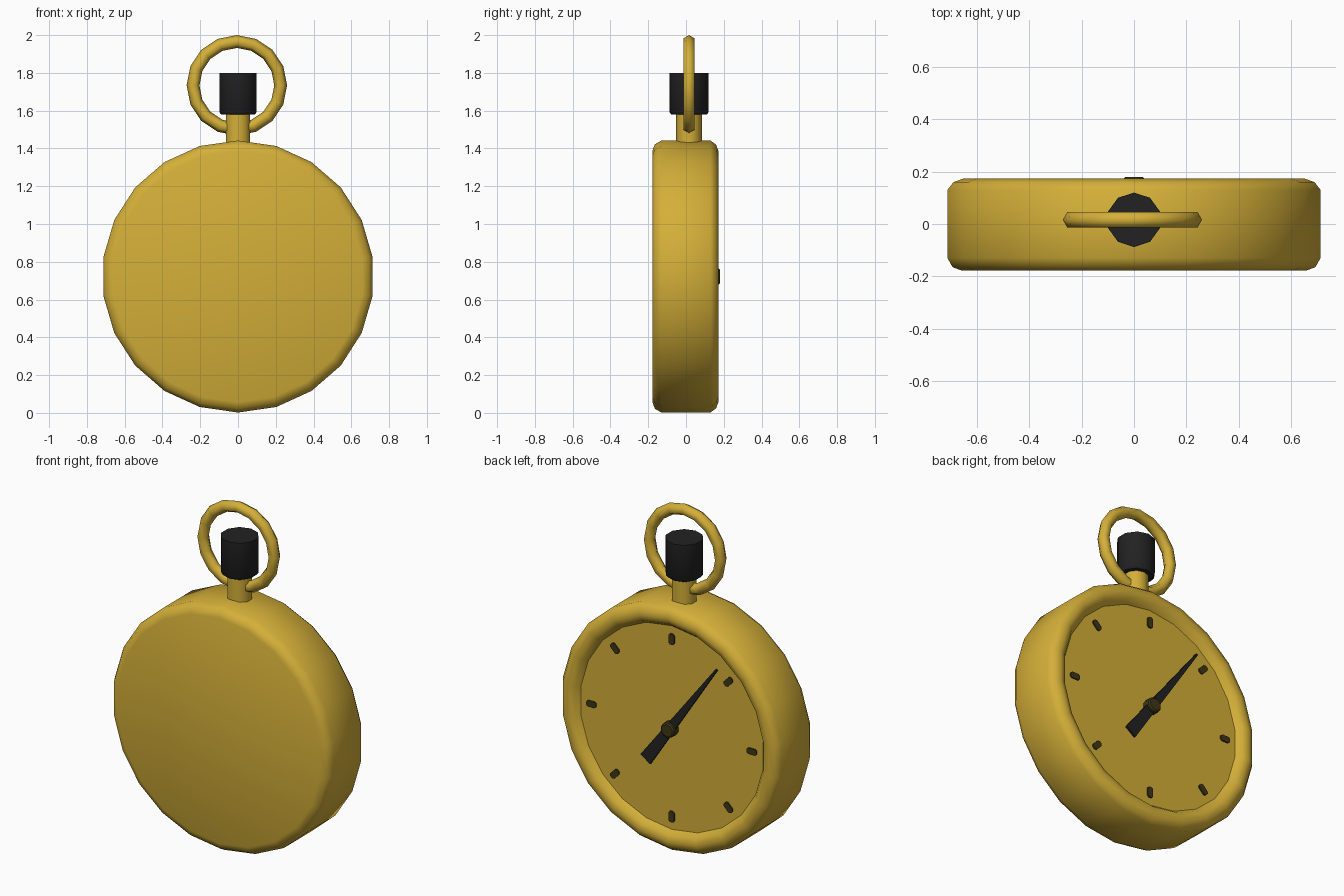
import bpy, bmesh, math
from mathutils import Matrix, Vector

if "Cube" in bpy.data.objects:
    bpy.data.objects.remove(bpy.data.objects["Cube"])

ZC = 0.722      # height of the case centre
YC = 0.016      # depth of crown and ring


def material(name, rgb):
    m = bpy.data.materials.new(name)
    m.diffuse_color = (*rgb, 1)
    m.use_nodes = True
    m.node_tree.nodes["Principled BSDF"].inputs["Base Color"].default_value = m.diffuse_color
    return m


GOLD = material("gold", (0.658, 0.429, 0.040))
BLACK = material("black", (0.016, 0.016, 0.016))
OLIVE = material("dark_olive", (0.050, 0.038, 0.009))


def finish(name, bm, mat, matrix=Matrix(), angle=40):
    bmesh.ops.recalc_face_normals(bm, faces=bm.faces)
    mesh = bpy.data.meshes.new(name)
    bm.to_mesh(mesh)
    bm.free()
    ob = bpy.data.objects.new(name, mesh)
    bpy.context.collection.objects.link(ob)
    mesh.materials.append(mat)
    mesh.transform(matrix)
    bpy.ops.object.select_all(action='DESELECT')
    ob.select_set(True)
    bpy.context.view_layer.objects.active = ob
    bpy.ops.object.shade_smooth_by_angle(angle=math.radians(angle))
    return ob


def lathe(name, profile, sides, mat, matrix, angle=40):
    """Turn (radius, height) points around local z, first vertex on +y, capped ends."""
    bm = bmesh.new()
    rings = []
    for r, h in profile:
        rings.append([bm.verts.new((r * math.sin(math.tau * i / sides),
                                    r * math.cos(math.tau * i / sides), h))
                      for i in range(sides)])
    for a, b in zip(rings, rings[1:]):
        for i in range(sides):
            j = (i + 1) % sides
            bm.faces.new((a[i], a[j], b[j], b[i]))
    bm.faces.new(rings[0])
    bm.faces.new(rings[-1])
    return finish(name, bm, mat, matrix, angle)


def plate(name, outline, y0, y1, mat, matrix):
    """Extrude an (x, z) outline from depth y0 to y1."""
    bm = bmesh.new()
    f = bm.faces.new([bm.verts.new((x, y0, z)) for x, z in outline])
    ext = bmesh.ops.extrude_face_region(bm, geom=[f])
    bmesh.ops.translate(bm, vec=(0, y1 - y0, 0),
                        verts=[v for v in ext["geom"] if isinstance(v, bmesh.types.BMVert)])
    return finish(name, bm, mat, matrix, 30)


# local z -> world y, local y -> world z
FACING = Matrix(((1, 0, 0, 0), (0, 0, 1, 0), (0, 1, 0, ZC), (0, 0, 0, 1)))

# case with rounded edges and recessed dial at the back
lathe("case", [(0.665, -0.178), (0.70, -0.165), (0.72, -0.13), (0.72, 0.13),
               (0.697, 0.16), (0.66, 0.173), (0.623, 0.16), (0.60, 0.13)],
      22, GOLD, FACING, 45)

# eight hour ticks
tick = [(-0.018, -0.022), (-0.009, -0.032), (0.009, -0.032), (0.018, -0.022),
        (0.018, 0.022), (0.009, 0.032), (-0.009, 0.032), (-0.018, 0.022)]
for k in range(8):
    place = (Matrix.Translation((0, 0, ZC)) @ Matrix.Rotation(k * math.tau / 8, 4, 'Y')
             @ Matrix.Translation((0, 0, 0.523)))
    plate(f"tick_{k + 1}", tick, 0.125, 0.138, OLIVE, place)

# tapered hand and its hub
turn = Matrix.Translation((0, 0, ZC)) @ Matrix.Rotation(math.radians(-35.5), 4, 'Y')
plate("hand", [(-0.038, -0.265), (0.038, -0.265), (0.006, 0.53), (-0.006, 0.53)],
      0.148, 0.160, BLACK, turn)
lathe("hand_hub", [(0.044, 0.125), (0.044, 0.172), (0.036, 0.179)], 10, OLIVE, FACING)

# stem and crown
UP = Matrix.Translation((0, YC, 0))
lathe("stem", [(0.068, 1.40), (0.068, 1.60)], 10, GOLD, UP)
lathe("crown", [(0.094, 1.58), (0.104, 1.592), (0.104, 1.80)], 10, BLACK, UP)

# hanging ring
bm = bmesh.new()
N, M, R, r = 16, 6, 0.232, 0.034
loops = []
for i in range(N):
    a = math.tau * i / N
    out = Vector((math.sin(a), 0, math.cos(a)))
    loops.append([bm.verts.new(out * (R + r * math.cos(math.tau * j / M))
                               + Vector((0, r * math.sin(math.tau * j / M), 0)))
                  for j in range(M)])
for i in range(N):
    p, q = loops[i], loops[(i + 1) % N]
    for j in range(M):
        n = (j + 1) % M
        bm.faces.new((p[j], p[n], q[n], q[j]))
finish("ring", bm, GOLD, Matrix.Translation((-0.006, YC, 1.734)), 70)
